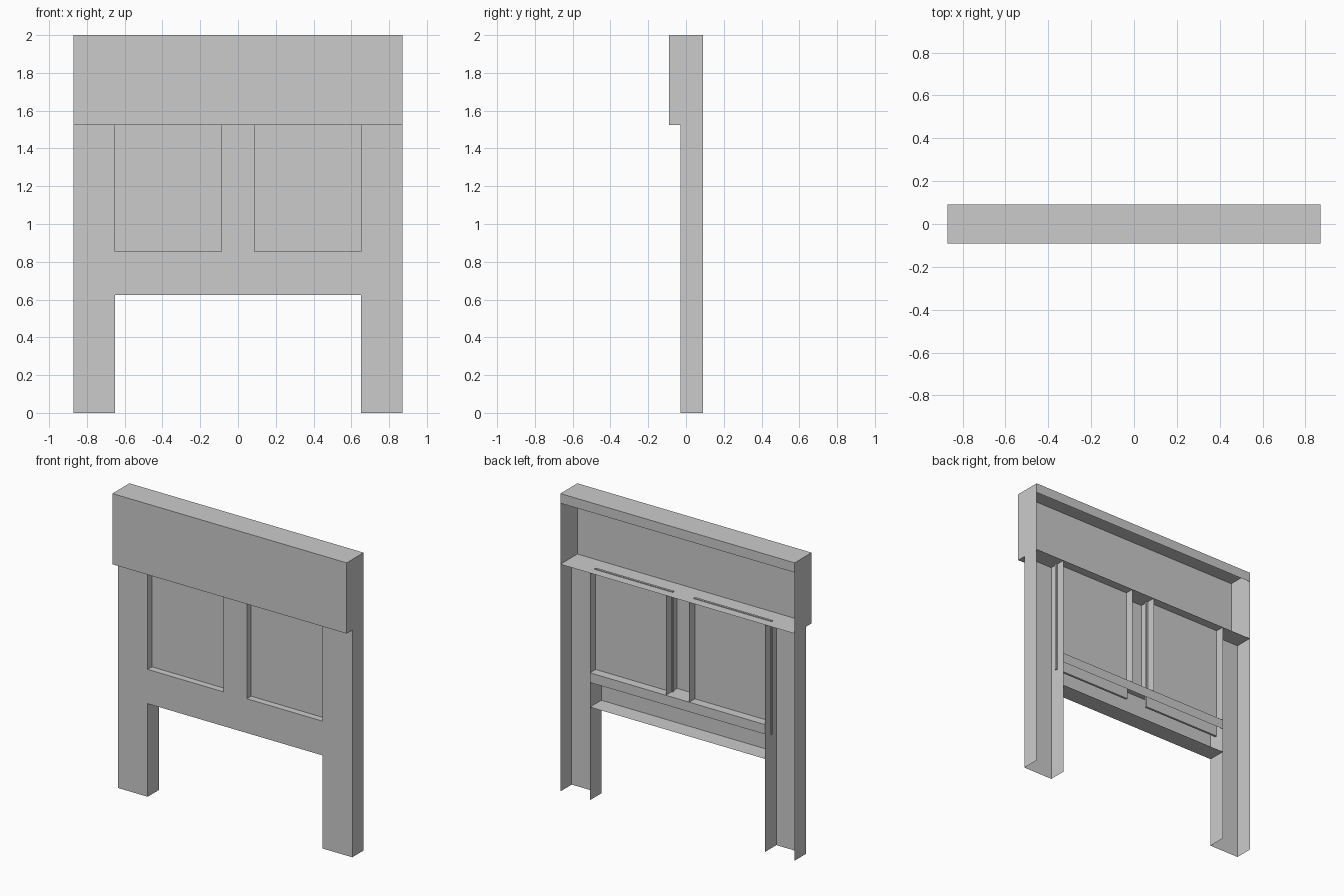
import bpy, bmesh

if "Cube" in bpy.data.objects:
    bpy.data.objects.remove(bpy.data.objects["Cube"])

BACK, FRONT = 0.09, -0.03      # depth of the frame
HALF_W, LEG_IN = 0.87, 0.65    # outer and inner edge of the legs
SHELF, RAIL_TOP, RAIL_LOW = 1.525, 0.855, 0.625


def finish(name, bm, mirror=False):
    bmesh.ops.recalc_face_normals(bm, faces=bm.faces)
    mesh = bpy.data.meshes.new(name)
    bm.to_mesh(mesh)
    bm.free()
    obj = bpy.data.objects.new(name, mesh)
    bpy.context.collection.objects.link(obj)
    if mirror:
        obj.modifiers.new("mirror", 'MIRROR').use_axis[0] = True
    return obj


def sheet(name, profile, lo, hi, axis, mirror=False, ends=None):
    """Sweep an open profile between lo and hi along 'x' (y,z points) or 'z' (x,y points)."""
    bm = bmesh.new()

    def point(p, t):
        return (t, *p) if axis == 'x' else (*p, t)

    rows = [[bm.verts.new(point(p, t)) for p in profile] for t in (lo, hi)]
    a, b = rows
    for i in range(len(profile) - 1):
        bm.faces.new((a[i], a[i + 1], b[i + 1], b[i]))
    if ends:
        for row in rows:
            bm.faces.new(row)
    return finish(name, bm, mirror)


# Deep top box, open at the back below a narrow lip, with closed ends
sheet("top_box", [(BACK, 1.935), (BACK, 2), (-0.09, 2), (-0.09, SHELF), (BACK, SHELF)],
      -HALF_W, HALF_W, 'x', ends=True)

# Pair of legs, folded channels open at the back and bottom
sheet("legs", [(LEG_IN, BACK), (LEG_IN, FRONT), (HALF_W, FRONT), (HALF_W, BACK)],
      0, SHELF, 'z', mirror=True)

# Centre stile between the panels
sheet("centre_stile", [(-0.087, BACK), (-0.087, FRONT), (0.087, FRONT), (0.087, BACK)],
      RAIL_TOP, SHELF, 'z')

# Lower rail with a back lip
sheet("lower_rail", [(BACK, 0.79), (BACK, RAIL_TOP), (FRONT, RAIL_TOP),
                     (FRONT, RAIL_LOW), (BACK, RAIL_LOW)], -LEG_IN, LEG_IN, 'x')

# Recessed panels, their edges let slightly into the frame
bm = bmesh.new()
bmesh.ops.create_cube(bm, size=1)
bmesh.ops.scale(bm, vec=(0.58, 0.015, 0.765), verts=bm.verts)
bmesh.ops.translate(bm, vec=(0.3675, 0.023, 1.1475), verts=bm.verts)
finish("recessed_panels", bm, mirror=True)
